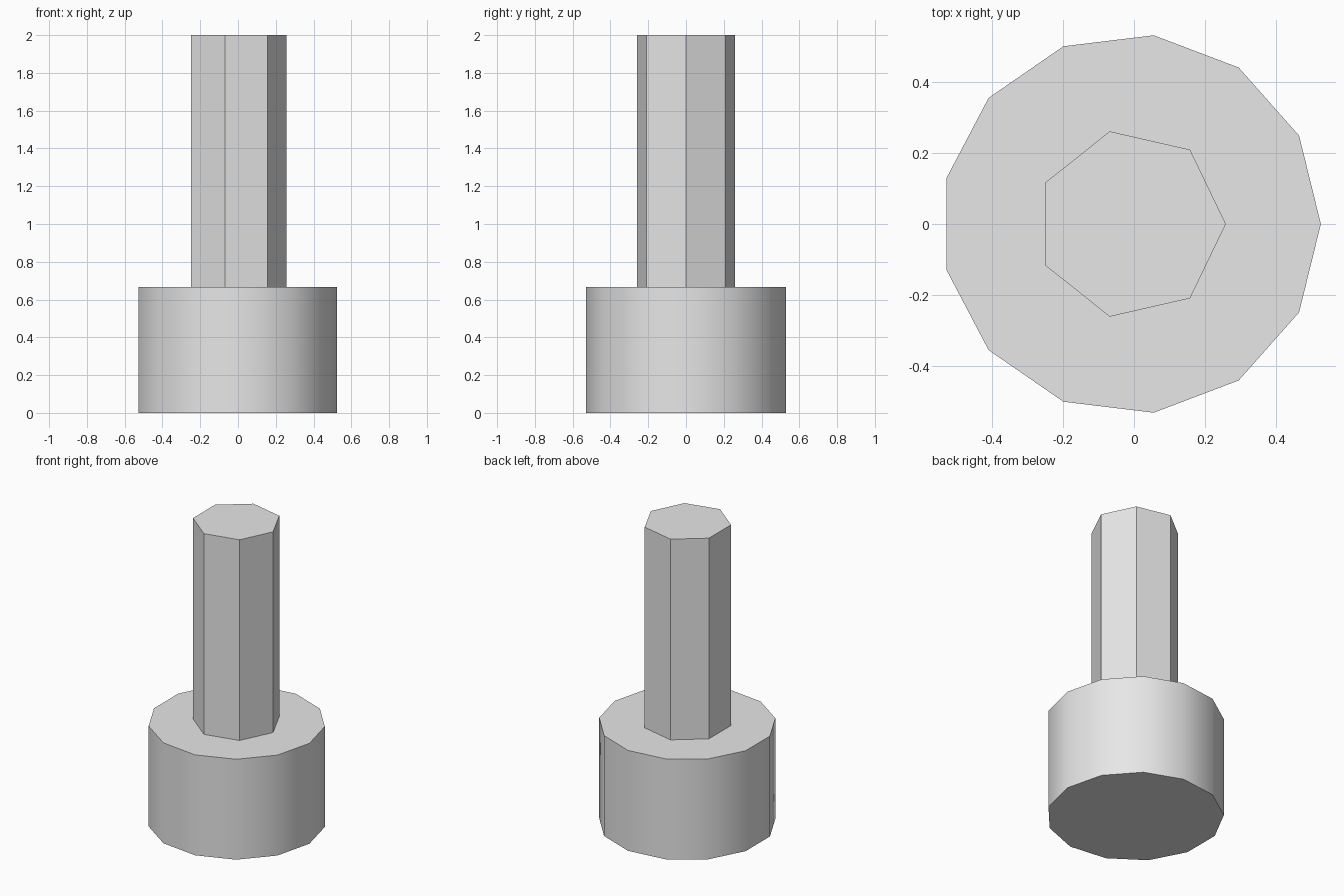
import bpy
import math

cube = bpy.data.objects.get("Cube")
if cube:
    bpy.data.objects.remove(cube, do_unlink=True)

# Single plain grey finish
grey = bpy.data.materials.new("light_grey")
grey.use_nodes = True
colour = (0.8, 0.8, 0.8, 1.0)
grey.diffuse_color = colour
grey.node_tree.nodes["Principled BSDF"].inputs["Base Color"].default_value = colour

CENTRE_X = -0.009
BASE_TOP = 0.667


def prism(name, sides, radius, bottom, top):
    """Upright capped prism with one corner pointing along +x."""
    bpy.ops.mesh.primitive_cylinder_add(
        vertices=sides, radius=radius, depth=top - bottom,
        location=(CENTRE_X, 0, (bottom + top) / 2))
    obj = bpy.context.object
    obj.name = name
    obj.rotation_euler.z = -math.pi / 2
    bpy.ops.object.transform_apply(location=False, rotation=True, scale=False)
    obj.data.materials.append(grey)
    # Shallow corners are smoothed, steep ones stay sharp
    bpy.ops.object.shade_smooth_by_angle(angle=math.radians(30))
    return obj


# Wide round base and narrow faceted shaft
prism("base", 13, 0.534, 0, BASE_TOP)
prism("shaft", 7, 0.267, BASE_TOP, 2)
